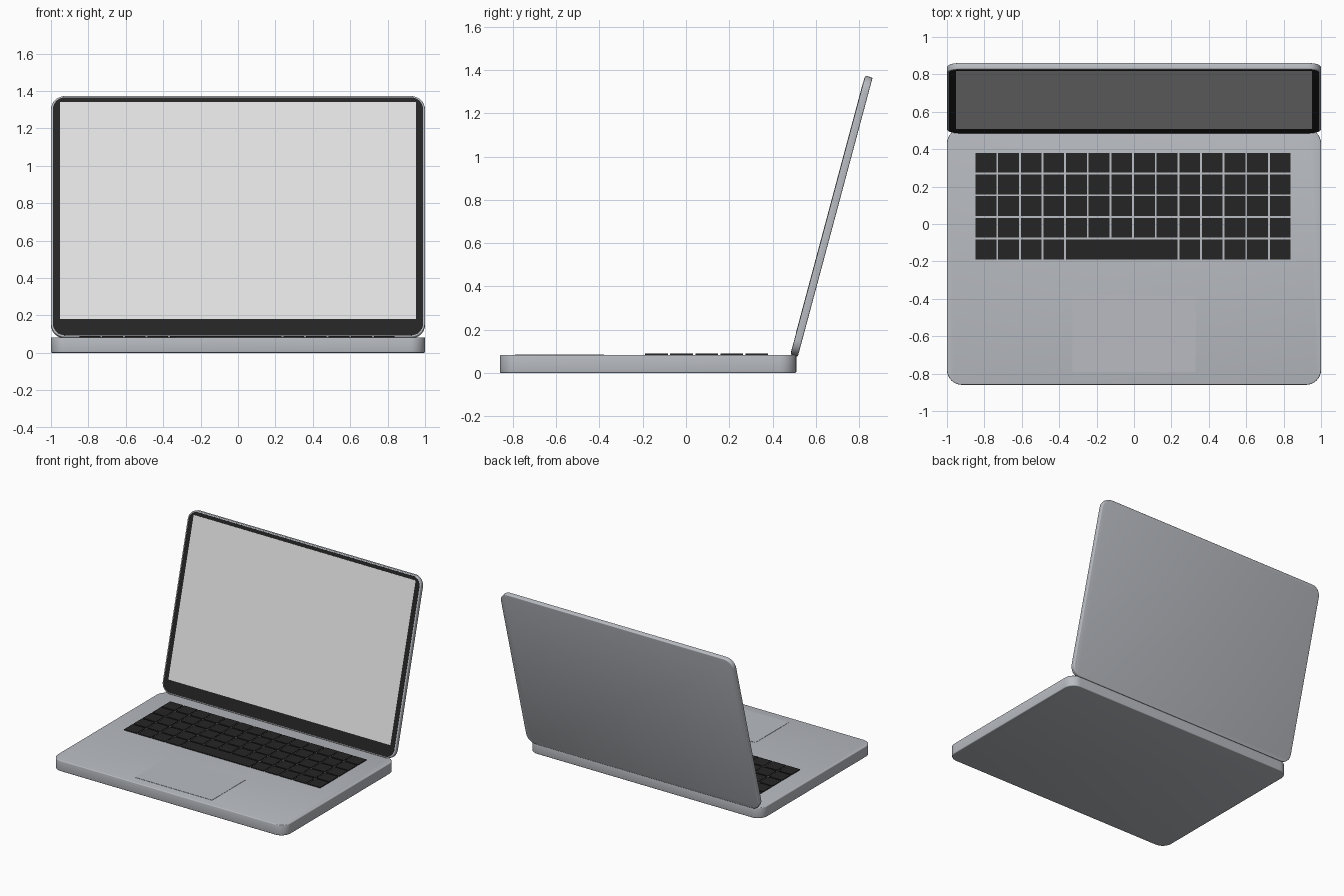
import bpy
import bmesh
from math import cos, sin, pi, radians
from mathutils import Matrix

cube = bpy.data.objects.get("Cube")
if cube:
    bpy.data.objects.remove(cube, do_unlink=True)


def make_material(name, rgb):
    mat = bpy.data.materials.new(name)
    mat.use_nodes = True
    mat.diffuse_color = (*rgb, 1)
    bsdf = mat.node_tree.nodes["Principled BSDF"]
    bsdf.inputs["Base Color"].default_value = (*rgb, 1)
    return mat


silver = make_material("silver metal", (0.48, 0.50, 0.535))
black = make_material("black", (0.018, 0.018, 0.018))
screen_grey = make_material("pale screen", (0.76, 0.76, 0.76))


def rounded_outline(x0, x1, y0, y1, radius, steps=8):
    """Counter-clockwise corner points of a rounded rectangle."""
    centres = [(x1 - radius, y1 - radius), (x0 + radius, y1 - radius),
               (x0 + radius, y0 + radius), (x1 - radius, y0 + radius)]
    points = []
    for quarter, (cx, cy) in enumerate(centres):
        for i in range(steps + 1):
            a = (quarter + i / steps) * pi / 2
            points.append((cx + radius * cos(a), cy + radius * sin(a)))
    return points


def slab(name, outline, z0, z1, mat, bevel=0.0, matrix=None):
    """Extrude an outline from z0 to z1, optionally softening both rims."""
    bm = bmesh.new()
    face = bm.faces.new([bm.verts.new((x, y, z0)) for x, y in outline])
    top = bmesh.ops.extrude_face_region(bm, geom=[face], use_keep_orig=True)
    verts = [g for g in top["geom"] if isinstance(g, bmesh.types.BMVert)]
    bmesh.ops.translate(bm, verts=verts, vec=(0, 0, z1 - z0))
    bmesh.ops.recalc_face_normals(bm, faces=bm.faces)
    if bevel:
        rims = [e for e in bm.edges
                if abs(e.verts[0].co.z - e.verts[1].co.z) < 1e-6]
        bmesh.ops.bevel(bm, geom=rims, offset=bevel, segments=3,
                        profile=0.5, affect='EDGES')
    mesh = bpy.data.meshes.new(name)
    bm.to_mesh(mesh)
    bm.free()
    mesh.materials.append(mat)
    obj = bpy.data.objects.new(name, mesh)
    bpy.context.collection.objects.link(obj)
    if matrix:
        obj.matrix_world = matrix
    bpy.ops.object.select_all(action='DESELECT')
    obj.select_set(True)
    bpy.context.view_layer.objects.active = obj
    bpy.ops.object.shade_smooth_by_angle(angle=radians(35))
    return obj


def rectangle(x0, x1, y0, y1):
    return [(x0, y0), (x1, y0), (x1, y1), (x0, y1)]


# Base with touchpad
DECK = 0.083
slab("base", rounded_outline(-1, 1, -0.86, 0.51, 0.08), 0, DECK, silver, 0.006)
slab("touchpad", rectangle(-0.33, 0.33, -0.79, -0.38),
     DECK - 0.003, DECK + 0.002, silver)

# Keyboard: a regular grid, with a wide space bar in the front row
COLS, ROWS = 14, 5
PITCH_X, PITCH_Y, GAP = 0.121, 0.1157, 0.01
LEFT, BACK = -0.847, 0.38
for row in range(ROWS):
    y1 = BACK - row * PITCH_Y
    y0 = y1 - PITCH_Y + GAP
    col = 0
    while col < COLS:
        is_space = row == ROWS - 1 and col == 4
        span = 5 if is_space else 1
        x0 = LEFT + col * PITCH_X
        name = "space_bar" if is_space else f"key_{row + 1}_{col + 1}"
        slab(name, rectangle(x0, x0 + span * PITCH_X - GAP, y0, y1),
             DECK - 0.003, DECK + 0.006, black)
        col += span

# Lid, leaning back from the hinge line; local y runs up, local z faces front
LENGTH, HALF = 1.335, 0.0175
lean = Matrix.Translation((0, 0.50, 0.08)) @ Matrix.Rotation(radians(75), 4, 'X')
slab("lid", rounded_outline(-1, 1, 0, LENGTH, 0.075), -HALF, HALF, silver,
     0.006, lean)
slab("screen_bezel", rounded_outline(-0.99, 0.99, 0.009, LENGTH - 0.009, 0.066),
     HALF - 0.002, HALF + 0.001, black, matrix=lean)
slab("screen", rectangle(-0.953, 0.953, 0.10, 1.30),
     HALF, HALF + 0.002, screen_grey, matrix=lean)
